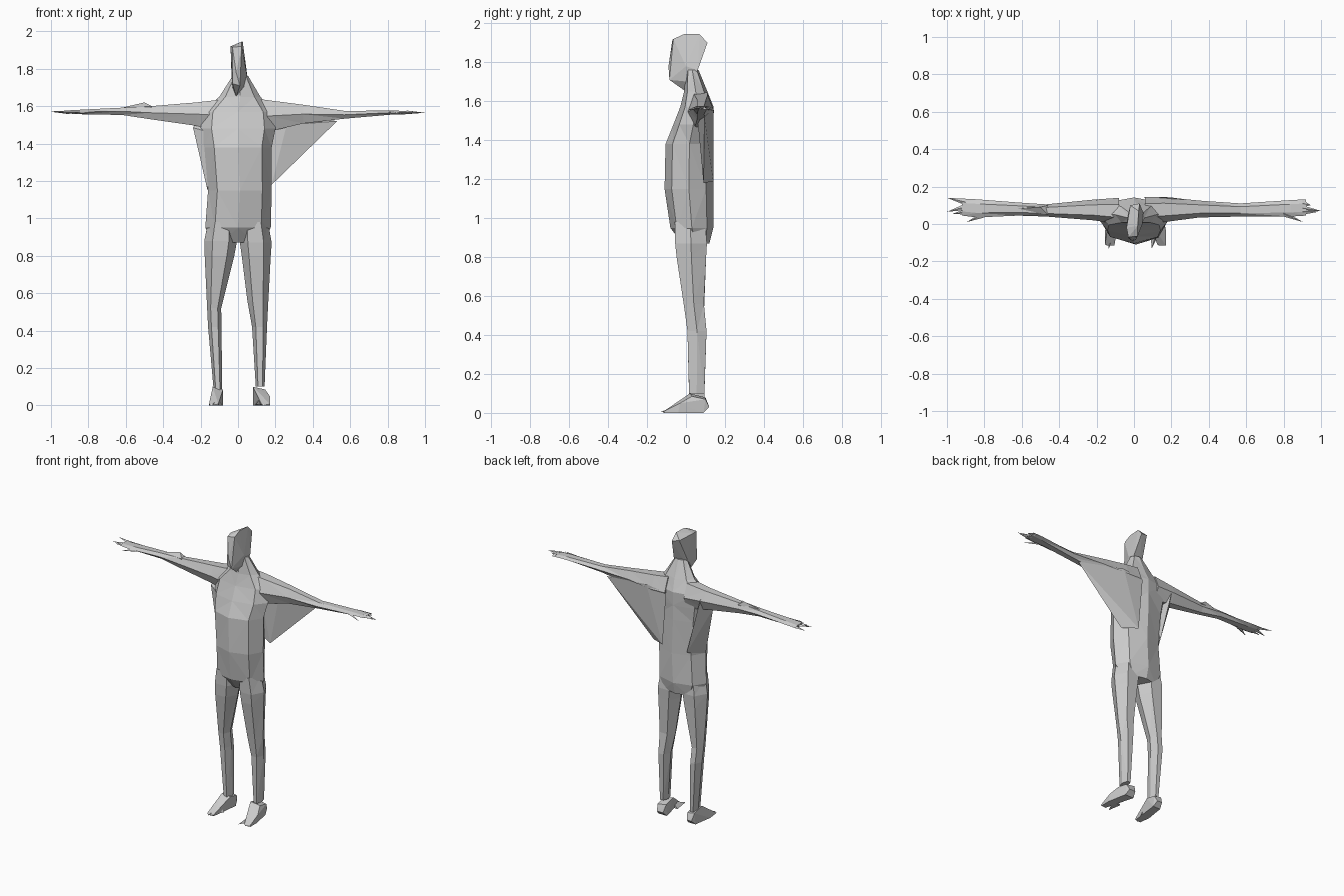
import bpy, bmesh, math
from mathutils import Vector


def finish(name, bm):
    bmesh.ops.recalc_face_normals(bm, faces=bm.faces[:])
    bmesh.ops.triangulate(bm, faces=bm.faces[:])
    me = bpy.data.meshes.new(name)
    bm.to_mesh(me)
    bm.free()
    ob = bpy.data.objects.new(name, me)
    bpy.context.collection.objects.link(ob)
    return ob


def loft(name, rings, n, axis):
    """Rings are (position, u0, u1, v0, v1) along axis 'z' (u=x, v=y) or 'x' (u=y, v=z)."""
    bm = bmesh.new()
    loops = []
    for p, u0, u1, v0, v1 in rings:
        loop = []
        for i in range(n):
            a = 2 * math.pi * i / n
            u = (u0 + u1) / 2 + (u1 - u0) / 2 * math.cos(a)
            v = (v0 + v1) / 2 + (v1 - v0) / 2 * math.sin(a)
            loop.append(bm.verts.new((u, v, p) if axis == 'z' else (p, u, v)))
        loops.append(loop)
    for a, b in zip(loops, loops[1:]):
        for i in range(n):
            j = (i + 1) % n
            bm.faces.new((a[i], a[j], b[j], b[i]))
    bm.faces.new(loops[0])
    bm.faces.new(loops[-1])
    return finish(name, bm)


def hull(name, pts):
    bm = bmesh.new()
    for p in pts:
        bm.verts.new(Vector(p))
    res = bmesh.ops.convex_hull(bm, input=bm.verts[:])
    loose = [v for v in bm.verts if not v.link_faces]
    bmesh.ops.delete(bm, geom=loose, context='VERTS')
    return finish(name, bm)


# Torso and neck
loft("torso", [
    (0.87, -.13, .13, -.02, .12), (0.95, -.175, .175, -.08, .14),
    (1.15, -.16, .18, -.11, .14), (1.38, -.18, .18, -.105, .14),
    (1.48, -.20, .20, -.065, .14), (1.57, -.19, .19, -.03, .142),
    (1.65, -.10, .12, -.01, .11), (1.76, -.03, .055, .00, .065)], 8, 'z')

# Head: narrow and faceted with a ridge along the face
hull("head", [
    (-.01, .00, 1.65), (-.03, -.075, 1.72), (.01, -.085, 1.71), (-.01, -.09, 1.78),
    (-.04, -.02, 1.92), (-.03, -.07, 1.915), (.02, -.065, 1.92), (.02, -.01, 1.945),
    (.025, .07, 1.945), (.03, .11, 1.90), (-.02, .10, 1.91), (-.035, .04, 1.77),
    (.05, .06, 1.76), (.045, .00, 1.78), (-.03, .02, 1.70), (.035, .02, 1.70)])

# Arms
loft("right_arm", [
    (-.08, .00, .14, 1.45, 1.65), (-.22, .02, .13, 1.485, 1.63),
    (-.47, .04, .105, 1.525, 1.605), (-.62, .045, .115, 1.55, 1.595),
    (-.84, .035, .132, 1.555, 1.583), (-.92, .045, .135, 1.56, 1.578)], 6, 'x')
loft("left_arm", [
    (.06, .00, .145, 1.44, 1.66), (.16, .01, .145, 1.45, 1.645),
    (.35, .035, .125, 1.50, 1.615), (.57, .04, .11, 1.53, 1.578),
    (.84, .04, .128, 1.555, 1.578), (.92, .045, .132, 1.558, 1.574)], 6, 'x')
hull("right_elbow", [(-.50, .09, 1.62), (-.46, .05, 1.60), (-.46, .10, 1.59),
                     (-.65, .08, 1.585), (-.48, .07, 1.56)])

# Fingers: (tip, base y range, base x)
fingers = [
    ("right_index", (-.97, .055, 1.568), .05, .08, -.90),
    ("right_outer", (-1.0, .14, 1.572), .10, .135, -.90),
    ("right_middle", (-1.0, .065, 1.57), .075, .11, -.90),
    ("right_thumb", (-.895, .01, 1.557), .035, .07, -.80),
    ("left_index", (.985, .065, 1.565), .05, .085, .90),
    ("left_middle", (1.0, .07, 1.565), .07, .10, .90),
    ("left_outer", (.945, .10, 1.57), .09, .132, .90),
    ("left_thumb", (.905, .01, 1.555), .04, .07, .80)]
for name, tip, y0, y1, x in fingers:
    hull(name, [tip, (x, y0, 1.567), (x, y1, 1.567),
                (x, (y0 + y1) / 2, 1.577), (x, (y0 + y1) / 2, 1.557)])

# Webs joining the upper arms to the flanks and back
hull("left_web", [(.18, .09, 1.18), (.53, .095, 1.52), (.20, .142, 1.57),
                  (.26, .06, 1.50), (.08, .14, 1.19), (.05, .142, 1.55)])
hull("right_web", [(-.163, .02, 1.15), (-.24, .05, 1.485), (-.20, .13, 1.57),
                   (-.10, .135, 1.18), (-.19, .11, 1.48), (-.15, .00, 1.46)])

# Legs
loft("right_leg", [
    (.98, -.16, -.01, -.07, .11), (.88, -.18, -.005, -.068, .12),
    (.80, -.178, -.02, -.06, .115), (.52, -.165, -.09, -.01, .10),
    (.42, -.16, -.088, .00, .113), (.08, -.13, -.085, .01, .10)], 6, 'z')
loft("left_leg", [
    (.98, .01, .16, -.07, .11), (.87, .01, .18, -.068, .12),
    (.80, .02, .175, -.06, .115), (.56, .05, .162, -.02, .10),
    (.42, .075, .155, .00, .113), (.10, .095, .142, .01, .10)], 6, 'z')

# Feet: wedge from the heel and ankle down to the toes
for name, x0, x1, t0, t1 in (("right_foot", -.135, -.08, -.155, -.105),
                             ("left_foot", .08, .145, .125, .17)):
    hull(name, [(x0, .02, .10), (x1, .03, .085), (x0, .10, .08), (x1, .10, .07),
                (x0 + .01, .12, .03), (x1 - .01, .12, .03), (x0, .09, 0), (x1, .09, 0),
                (t0, -.04, 0), (t1, -.04, 0), (t0, -.11, .008), (t1, -.115, .008),
                (t0 + .01, -.115, 0), (t1, -.11, 0), (t1, -.03, .05)])
    mid = t0 if x0 > 0 else t1
    hull(name + "_toe", [(mid - .03, -.13, .005), (mid - .04, -.03, .0),
                         (mid + .02, -.03, .0), (mid, -.03, .045)])
